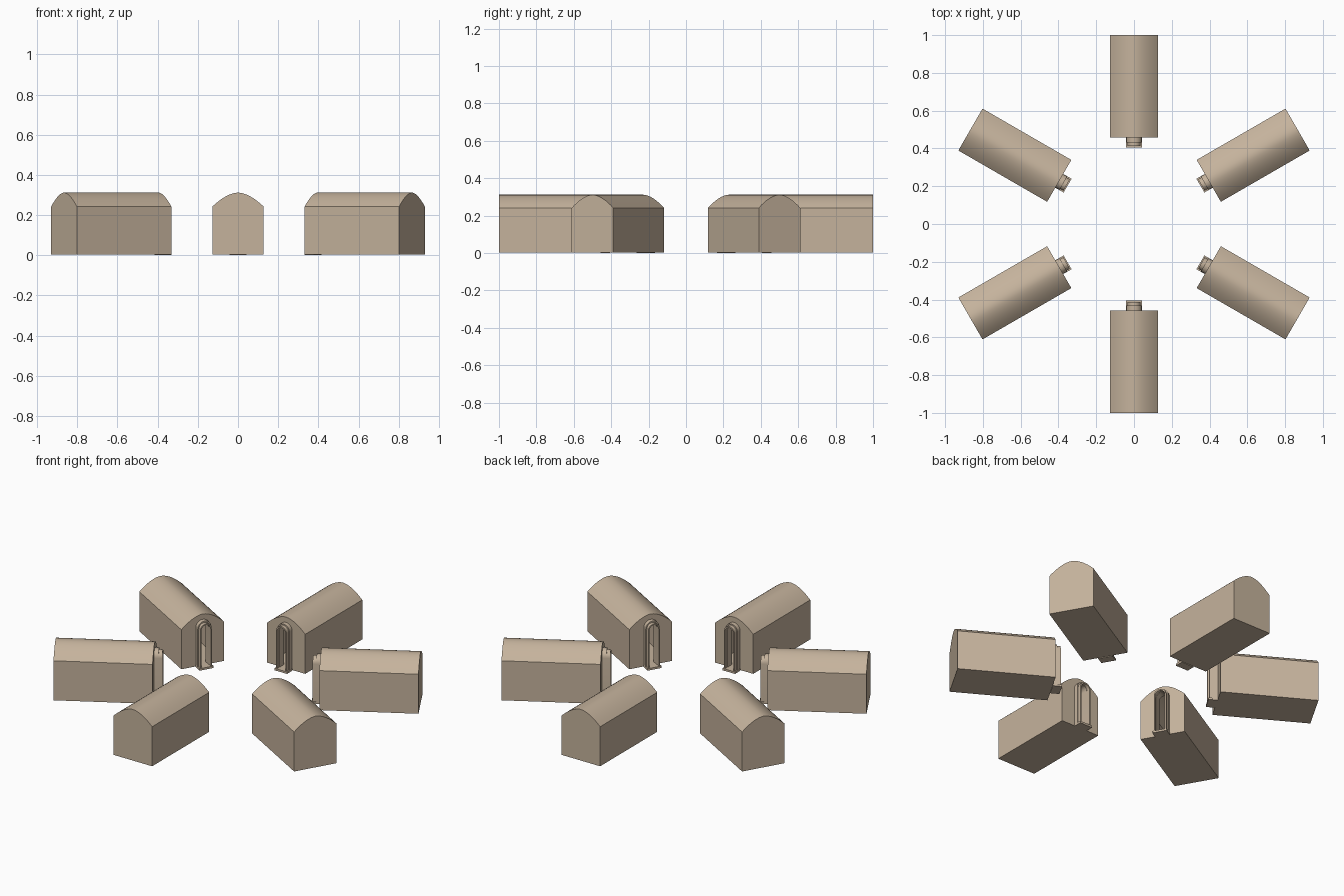
import bpy, bmesh, math

cube = bpy.data.objects.get("Cube")
if cube:
    bpy.data.objects.remove(cube, do_unlink=True)

stone = bpy.data.materials.new("warm_stone")
stone.use_nodes = True
colour = (0.56, 0.45, 0.335, 1)
stone.diffuse_color = colour
stone.node_tree.nodes["Principled BSDF"].inputs["Base Color"].default_value = colour

INNER, OUTER, BASE = 0.457, 1.0, 0.004


def hall_profile(half, base, eave, apex, steps=16):
    """Upright walls with a rounded gable roof."""
    pts = [(half, base)]
    for i in range(steps + 1):
        t = 1 - 2 * i / steps
        pts.append((half * t, eave + (apex - eave) * (1 - abs(t) ** 1.75)))
    return pts + [(-half, base)]


def arch_profile(half, base, apex, steps=12):
    """Upright jambs with a round arch."""
    pts = [(half, base)]
    for i in range(steps + 1):
        a = math.pi * i / steps
        pts.append((half * math.cos(a), apex - half + half * math.sin(a)))
    return pts + [(-half, base)]


def finish(name, bm, smooth=True):
    bmesh.ops.recalc_face_normals(bm, faces=bm.faces)
    mesh = bpy.data.meshes.new(name)
    bm.to_mesh(mesh)
    bm.free()
    mesh.materials.append(stone)
    obj = bpy.data.objects.new(name, mesh)
    bpy.context.collection.objects.link(obj)
    return obj


def extrude_faces(bm, faces, depth):
    new = bmesh.ops.extrude_face_region(bm, geom=faces)["geom"]
    verts = [g for g in new if isinstance(g, bmesh.types.BMVert)]
    bmesh.ops.translate(bm, verts=verts, vec=(0, depth, 0))


def prism(name, pts, y0, y1):
    bm = bmesh.new()
    face = bm.faces.new([bm.verts.new((x, y0, z)) for x, z in pts])
    extrude_faces(bm, [face], y1 - y0)
    return finish(name, bm)


def arch_frame(name, outer, inner, y0, y1):
    bm = bmesh.new()
    a = [bm.verts.new((x, y0, z)) for x, z in outer]
    b = [bm.verts.new((x, y0, z)) for x, z in inner]
    faces = [bm.faces.new((a[i], a[i + 1], b[i + 1], b[i]))
             for i in range(len(a) - 1)]
    extrude_faces(bm, faces, y1 - y0)
    return finish(name, bm)


def activate(obj):
    bpy.ops.object.select_all(action="DESELECT")
    obj.select_set(True)
    bpy.context.view_layer.objects.active = obj


def carve(obj, cutter):
    activate(obj)
    mod = obj.modifiers.new("carve", "BOOLEAN")
    mod.operation, mod.solver, mod.object = "DIFFERENCE", "EXACT", cutter
    bpy.ops.object.modifier_apply(modifier=mod.name)
    bpy.data.objects.remove(cutter, do_unlink=True)


# Vaulted hall, hollow inside, with a doorway facing the centre
hall = prism("hall", hall_profile(0.128, BASE, 0.242, 0.312), INNER, OUTER)
carve(hall, prism("room", hall_profile(0.108, 0.012, 0.23, 0.295),
                  INNER + 0.02, OUTER - 0.02))
carve(hall, prism("doorway", arch_profile(0.026, 0.012, 0.262),
                  INNER - 0.02, INNER + 0.04))

# Stepped door surround and threshold
opening = arch_profile(0.026, BASE, 0.262)
surround = arch_frame("door_surround", arch_profile(0.041, BASE, 0.28),
                      opening, 0.432, INNER)
moulding = arch_frame("door_moulding", arch_profile(0.035, BASE, 0.272),
                      arch_profile(0.028, BASE, 0.264), 0.412, 0.432)
threshold = prism("threshold",
                  [(0.042, 0), (0.042, 0.012), (-0.042, 0.012), (-0.042, 0)],
                  0.406, INNER)

parts = [hall, surround, moulding, threshold]
for part in parts:
    activate(part)
    bpy.ops.object.shade_smooth_by_angle(angle=math.radians(28))

# Repeat around the ring
for k in range(1, 6):
    for part in parts:
        copy = part.copy()
        copy.name = f"{part.name}_{k + 1}"
        copy.rotation_euler.z = k * math.pi / 3
        bpy.context.collection.objects.link(copy)
